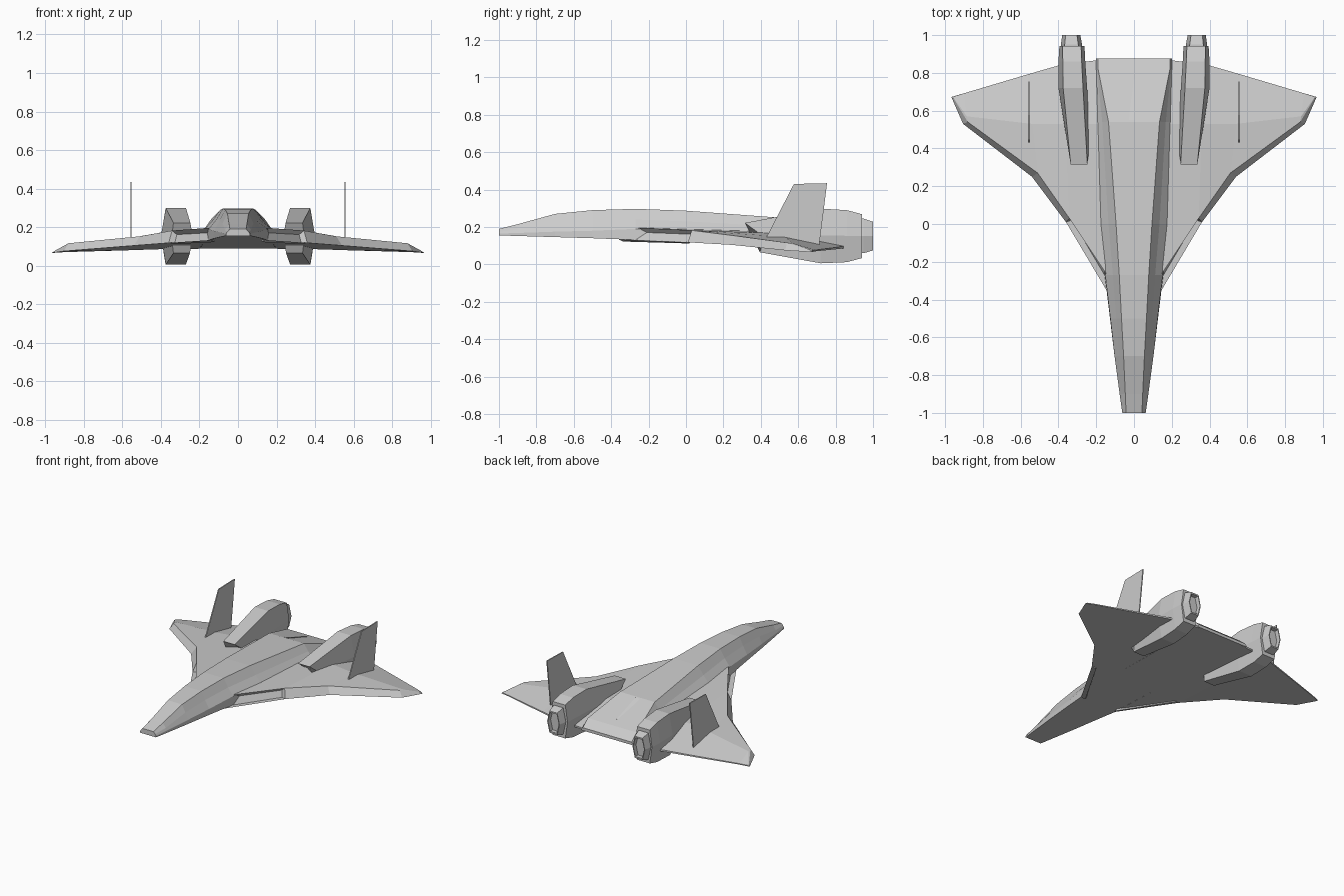
import bpy, bmesh


def loft(name, rings, mirror=False, pocket=None):
    """Skin a list of equal-length rings, cap both ends, optionally mirror in x."""
    bm = bmesh.new()
    rows = [[bm.verts.new(p) for p in r] for r in rings]
    n = len(rows[0])
    faces = {}
    for i in range(len(rows) - 1):
        for j in range(n):
            k = (j + 1) % n
            faces[i, j] = bm.faces.new((rows[i][j], rows[i][k], rows[i + 1][k], rows[i + 1][j]))
    bm.faces.new(rows[0])
    bm.faces.new(rows[-1])
    bmesh.ops.recalc_face_normals(bm, faces=bm.faces)
    if pocket:
        bmesh.ops.inset_individual(bm, faces=[faces[pocket]], thickness=0.012, depth=-0.03)
    me = bpy.data.meshes.new(name)
    bm.to_mesh(me)
    bm.free()
    ob = bpy.data.objects.new(name, me)
    bpy.context.collection.objects.link(ob)
    if mirror:
        m = ob.modifiers.new("mirror", "MIRROR")
        m.use_axis[0] = True
        m.use_clip = False
    return ob


# Fuselage: y, deck edge, shoulder, chine, keel edge
hull = [
    (-1.0, (.042, .19), (.056, .175), (.062, .165), (.062, .155)),
    (-.9, (.046, .215), (.068, .185), (.076, .168), (.076, .152)),
    (-.7, (.055, .27), (.08, .22), (.103, .175), (.103, .146)),
    (-.5, (.066, .29), (.094, .235), (.125, .18), (.127, .14)),
    (-.27, (.078, .297), (.112, .24), (.152, .19), (.155, .131)),
    (0, (.095, .287), (.135, .23), (.175, .188), (.178, .12)),
    (.54, (.135, .247), (.168, .2), (.192, .172), (.192, .098)),
    (.82, (.19, .155), (.197, .13), (.2, .118), (.2, .09)),
    (.875, (.19, .108), (.197, .102), (.2, .098), (.2, .088)),
]
loft("fuselage", [[(x, y, z) for x, z in half] + [(-x, y, z) for x, z in reversed(half)]
                  for y, *half in hull])

# Wings: each station runs lower leading edge, upper leading edge, crease, trailing edge
wing = [
    [(.14, -.36, .133), (.15, -.26, .196), (.15, .53, .175), (.15, .872, .1), (.15, .872, .088)],
    [(.36, .01, .118), (.342, .03, .182), (.36, .53, .165), (.38, .845, .098), (.38, .845, .086)],
    [(.54, .25, .104), (.51, .27, .152), (.54, .53, .147), (.56, .793, .09), (.56, .793, .08)],
    [(.905, .53, .075), (.88, .54, .116), (.885, .57, .113), (.9, .692, .077), (.9, .692, .07)],
    [(.966, .67, .066), (.955, .665, .075), (.954, .668, .075), (.955, .675, .073), (.962, .674, .066)],
]
loft("wing", wing, mirror=True, pocket=(0, 0))


def hexagon(y, top, mid, low, zt, zm, zb, rake=(0, 0, 0)):
    """Six-sided nacelle section; rake shifts the top, middle and bottom rows in y."""
    return [(top[0], y + rake[0], zt), (top[1], y + rake[0], zt), (mid[1], y + rake[1], zm),
            (low[1], y + rake[2], zb), (low[0], y + rake[2], zb), (mid[0], y + rake[1], zm)]


# Engine nacelles with raked intakes
loft("engine_nacelle", [
    hexagon(.36, (.247, .335), (.235, .345), (.25, .335), .222, .145, .065, (-.045, .06, .035)),
    hexagon(.72, (.27, .375), (.248, .4), (.27, .375), .298, .155, .006),
    hexagon(.86, (.277, .377), (.258, .4), (.277, .377), .29, .153, .012),
    hexagon(.942, (.28, .378), (.262, .395), (.28, .378), .268, .152, .034),
], mirror=True)

# Exhaust nozzles with recessed outlet
loft("exhaust_nozzle", [
    hexagon(.93, (.295, .367), (.275, .387), (.295, .367), .245, .152, .06),
    hexagon(.95, (.295, .367), (.275, .387), (.295, .367), .245, .152, .06),
    hexagon(1.0, (.302, .362), (.284, .38), (.302, .362), .228, .152, .075),
    hexagon(1.0, (.306, .358), (.29, .374), (.306, .358), .218, .152, .085),
    hexagon(.97, (.306, .358), (.29, .374), (.306, .358), .218, .152, .085),
], mirror=True)

# Upright tail fins
fin = [(.43, .145), (.577, .43), (.754, .434), (.712, .1)]
loft("tail_fin", [[(x, y, z) for y, z in fin] for x in (.552, .559)], mirror=True)

# Small spine ridge on the tail deck
loft("spine_ridge", [[(-.03, .55, .243), (.004, .55, .25), (.004, .55, .2)],
                     [(-.003, .765, .172), (.004, .765, .176), (.004, .765, .15)]])
